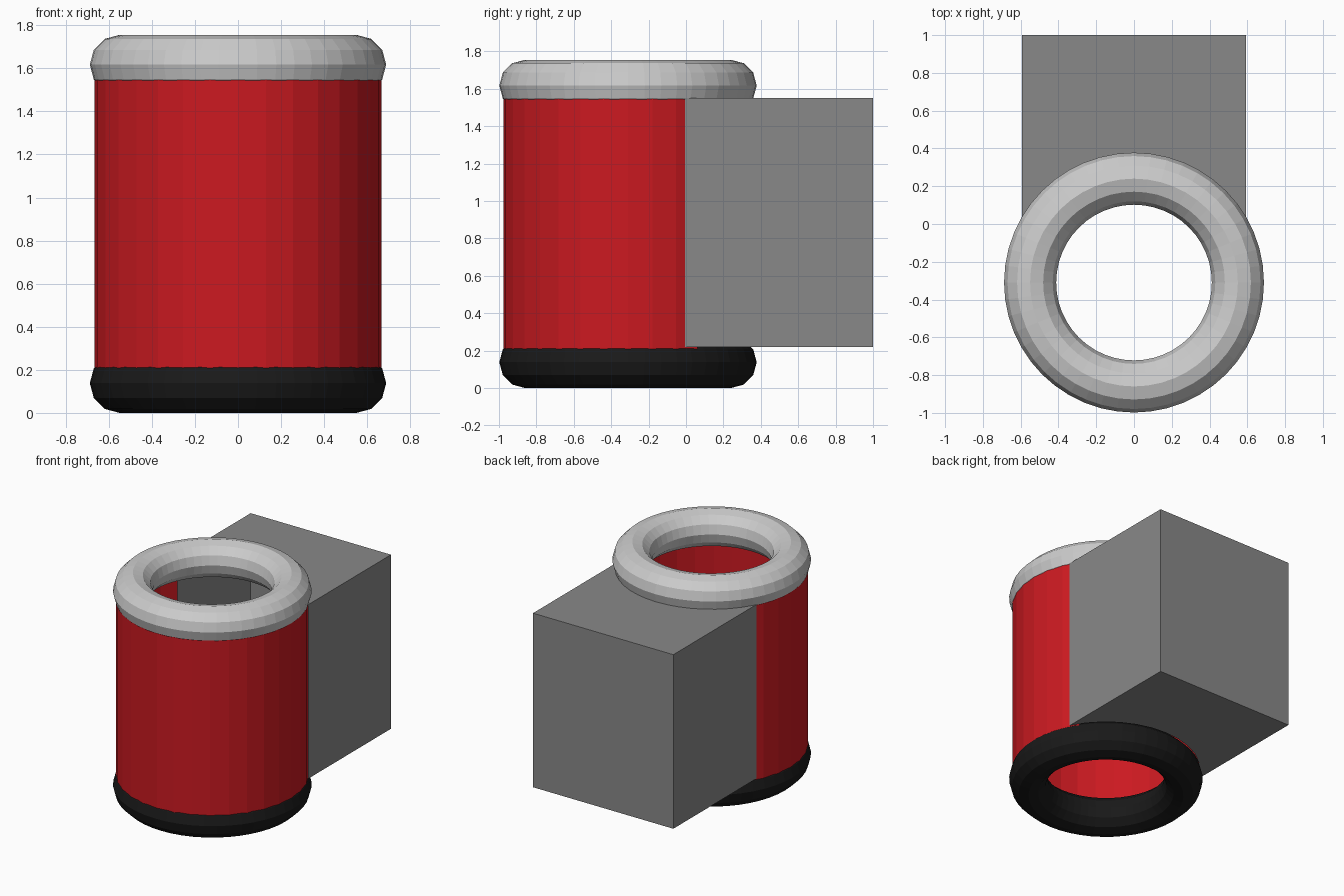
import bpy
import bmesh
from math import sin, cos, asin, radians, pi

if "Cube" in bpy.data.objects:
    bpy.data.objects.remove(bpy.data.objects["Cube"])

CY = -0.31          # y of the barrel axis
R = 0.667           # barrel radius
HALF = 0.593        # half width of the rear box
SEG = 32


def paint(obj, name, rgb):
    mat = bpy.data.materials.new(name)
    mat.diffuse_color = (*rgb, 1)
    mat.use_nodes = True
    mat.node_tree.nodes["Principled BSDF"].inputs["Base Color"].default_value = mat.diffuse_color
    obj.data.materials.append(mat)


def from_bmesh(name, bm):
    mesh = bpy.data.meshes.new(name)
    bm.to_mesh(mesh)
    bm.free()
    obj = bpy.data.objects.new(name, mesh)
    bpy.context.collection.objects.link(obj)
    return obj


def rim(name, z):
    bpy.ops.mesh.primitive_torus_add(
        major_segments=48, minor_segments=12, major_radius=0.55,
        minor_radius=0.138, location=(0, CY, z))
    bpy.context.object.name = name
    return bpy.context.object


# Rounded rims at both ends
top_rim = rim("top_rim", 1.617)
paint(top_rim, "light_grey", (0.75, 0.75, 0.75))
bottom_rim = rim("bottom_rim", 0.138)
paint(bottom_rim, "black", (0.01, 0.01, 0.01))

# Open barrel wall, with the faces towards the box left out
bm = bmesh.new()
columns = []
for i in range(5, SEG - 4):
    a = 2 * pi * i / SEG                      # measured from +y
    x, y = R * sin(a), CY + R * cos(a)
    columns.append([bm.verts.new((x, y, z)) for z in (0.18, 1.57)])
for a, b in zip(columns, columns[1:]):
    bm.faces.new((b[0], a[0], a[1], b[1]))
barrel = from_bmesh("barrel_wall", bm)
paint(barrel, "red", (0.6, 0.01, 0.015))

# Rear box, open towards the barrel; its top and bottom follow the barrel curve
half_angle = asin(HALF / R)
steps = 12
outline = [(R * sin(t), CY + R * cos(t)) for t in
           (-half_angle + 2 * half_angle * k / steps for k in range(steps + 1))]
outline += [(HALF, 1.0), (-HALF, 1.0)]
bm = bmesh.new()
low = [bm.verts.new((x, y, 0.22)) for x, y in outline]
high = [bm.verts.new((x, y, 1.55)) for x, y in outline]
bm.faces.new(high)
bm.faces.new(low[::-1])
n = len(outline)
for i in range(steps, n):
    j = (i + 1) % n
    bm.faces.new((low[i], low[j], high[j], high[i]))
box = from_bmesh("rear_box", bm)
paint(box, "mid_grey", (0.25, 0.25, 0.25))
